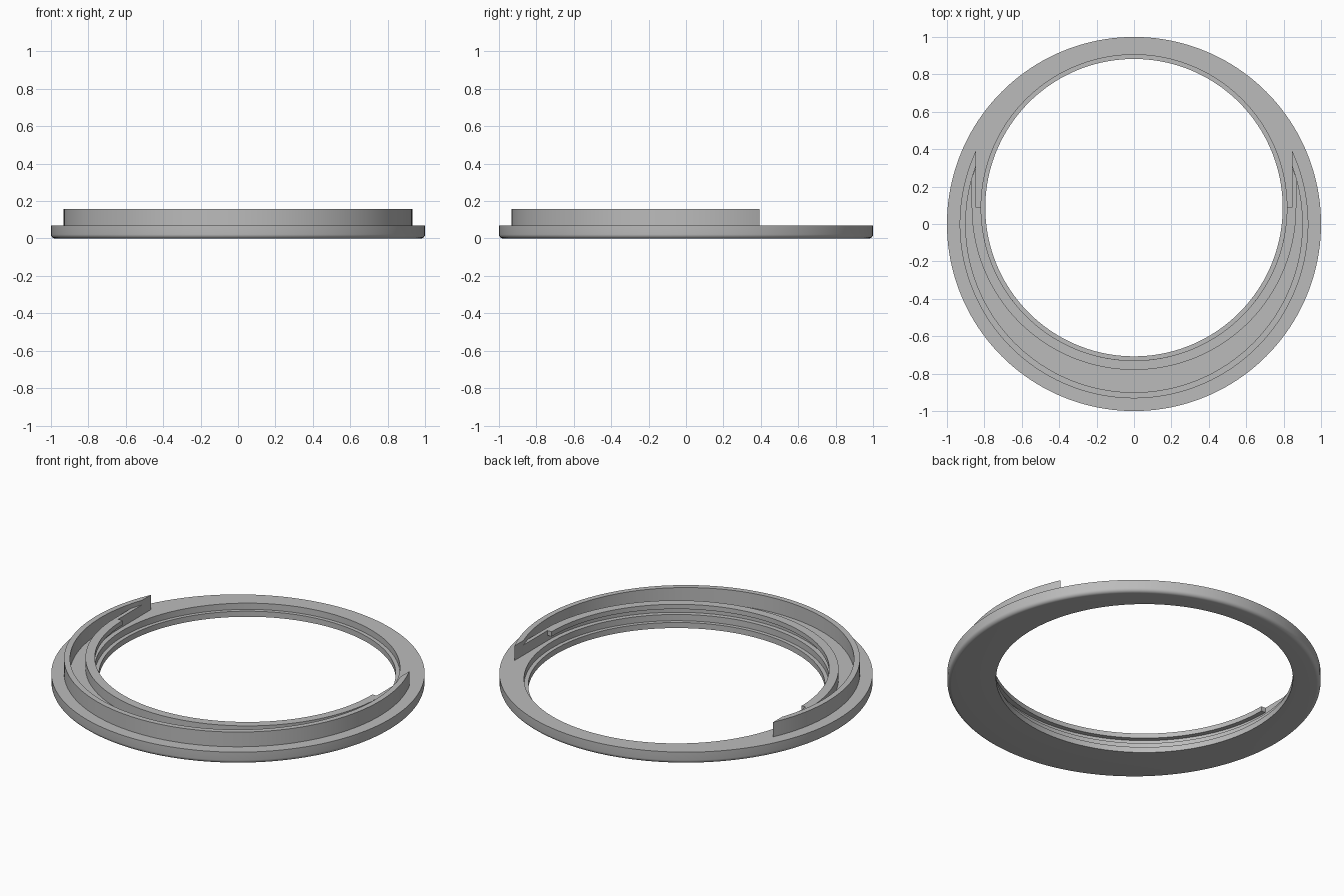
import bpy, bmesh, math

if "Cube" in bpy.data.objects:
    bpy.data.objects.remove(bpy.data.objects["Cube"])

grey = bpy.data.materials.new("plain grey")
grey.diffuse_color = (0.5, 0.5, 0.5, 1)
grey.use_nodes = True
grey.node_tree.nodes["Principled BSDF"].inputs["Base Color"].default_value = grey.diffuse_color

HOLE_Y = 0.0875      # the hole sits off-centre towards the back
FLAT_X = 0.845       # flat inner side of the wall ends
TOP = 0.07           # top of the base ring


def finish(name, bm):
    bmesh.ops.recalc_face_normals(bm, faces=bm.faces)
    mesh = bpy.data.meshes.new(name)
    bm.to_mesh(mesh)
    bm.free()
    mesh.materials.append(grey)
    ob = bpy.data.objects.new(name, mesh)
    bpy.context.collection.objects.link(ob)
    bpy.ops.object.select_all(action='DESELECT')
    ob.select_set(True)
    bpy.context.view_layer.objects.active = ob
    bpy.ops.object.shade_smooth_by_angle(angle=math.radians(30))


def arc(r, cy, a0, a1, n=96):
    return [(r * math.cos(a0 + (a1 - a0) * i / n),
             cy + r * math.sin(a0 + (a1 - a0) * i / n)) for i in range(n + 1)]


def wall(name, inner, outer, z0, z1):
    """Upright band between two matching plan curves."""
    bm = bmesh.new()
    rows = [[bm.verts.new(c) for c in ((*p, z0), (*q, z0), (*q, z1), (*p, z1))]
            for p, q in zip(inner, outer)]
    for a, b in zip(rows, rows[1:]):
        for k in range(4):
            bm.faces.new((a[k], a[(k + 1) % 4], b[(k + 1) % 4], b[k]))
    bm.faces.new(rows[0])
    bm.faces.new(rows[-1])
    finish(name, bm)


# Base ring: rounded lower rim, off-centre hole with a stepped ledge
F = 0.022
loops = [(1, 0, TOP)]
for i in range(7):
    t = math.pi / 2 * i / 6
    loops.append((1 - F + F * math.cos(t), 0, F - F * math.sin(t)))
loops += [(0.795, HOLE_Y, 0), (0.795, HOLE_Y, 0.033),
          (0.8175, HOLE_Y, 0.033), (0.8175, HOLE_Y, TOP)]
N = 160
bm = bmesh.new()
rings = [[bm.verts.new((r * math.cos(2 * math.pi * i / N),
                        cy + r * math.sin(2 * math.pi * i / N), z))
          for i in range(N)] for r, cy, z in loops]
for a, b in zip(rings, rings[1:] + rings[:1]):
    for i in range(N):
        j = (i + 1) % N
        bm.faces.new((a[i], a[j], b[j], b[i]))
finish("base_ring", bm)

# Tall outer wall, both ends trimmed along the flat side
R_OUT, R_IN = 0.932, 0.90
ao, ai = math.acos(FLAT_X / R_OUT), math.acos(FLAT_X / R_IN)
wall("outer_wall", arc(R_IN, 0, -math.pi - ai, ai),
     arc(R_OUT, 0, -math.pi - ao, ao), TOP - 0.01, 0.157)

# Lower inner wall: half circle with straight ends that run into the outer wall
R2 = 0.8675
y_in = math.sqrt(R_IN ** 2 - FLAT_X ** 2)
y_out = math.sqrt(R_IN ** 2 - R2 ** 2)
inner = [(-FLAT_X, y_in)] + arc(FLAT_X, HOLE_Y, -math.pi, 0) + [(FLAT_X, y_in)]
outer = [(-R2, y_out)] + arc(R2, HOLE_Y, -math.pi, 0) + [(R2, y_out)]
wall("inner_wall", inner, outer, TOP - 0.01, 0.13)

# Overhanging lip along the curved part of the inner wall
wall("retaining_lip", arc(0.8175, HOLE_Y, -math.pi, 0),
     arc(FLAT_X + 0.003, HOLE_Y, -math.pi, 0), 0.102, 0.13)
